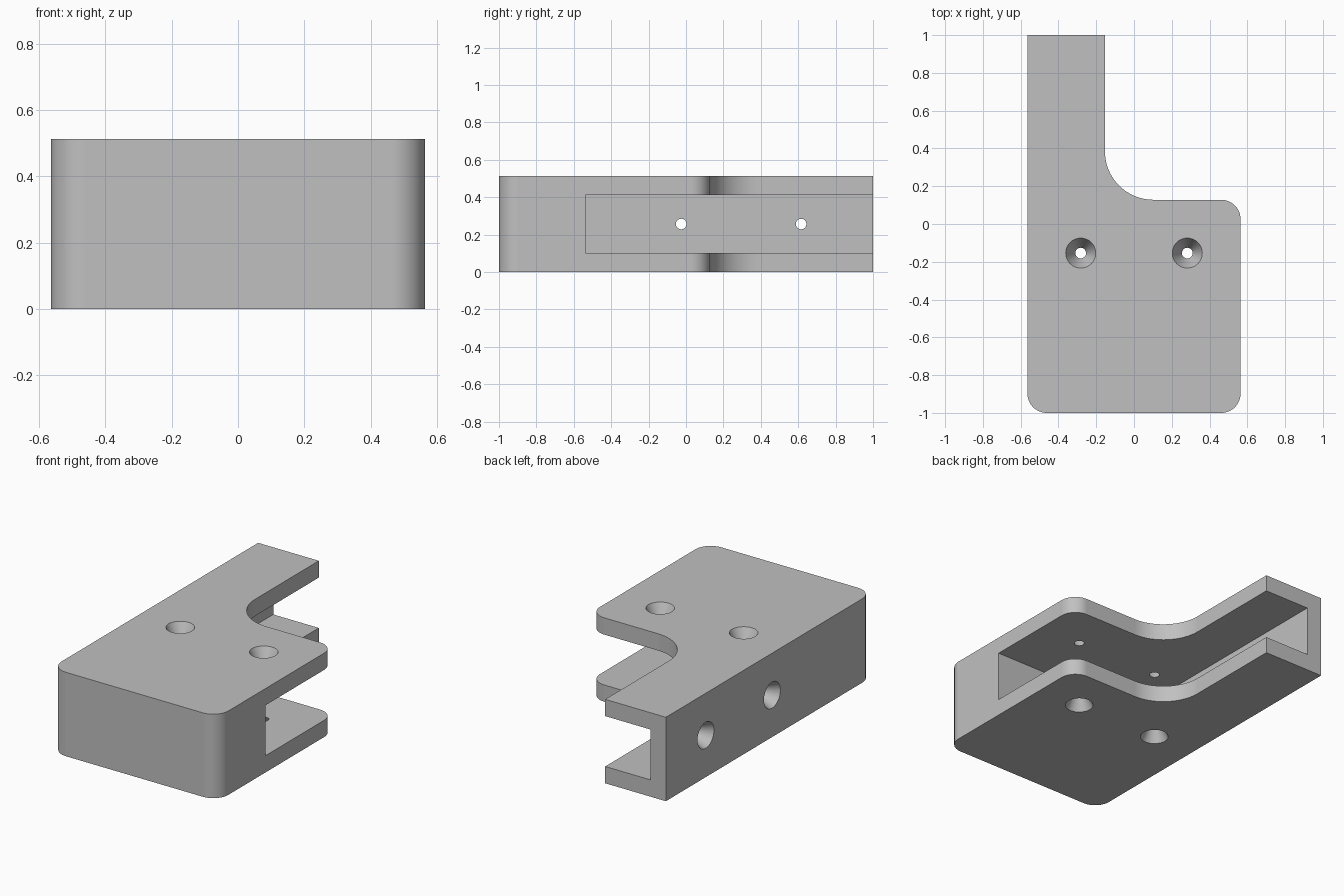
import bpy
import bmesh
from math import sin, cos, radians
from mathutils import Vector, Matrix

if "Cube" in bpy.data.objects:
    bpy.data.objects.remove(bpy.data.objects["Cube"], do_unlink=True)

U = 2 / 39                      # design unit: the part is 39 units long
W, L, H, T = 11 * U, 1.0, 10 * U, 2 * U   # half width, half length, height, wall
ARM = -W + 8 * U                # inner side of the narrow arm
STEP = -L + 22 * U              # back edge of the wide plate

grey = bpy.data.materials.new("light grey")
grey.use_nodes = True
grey.diffuse_color = (0.53, 0.53, 0.53, 1)
grey.node_tree.nodes["Principled BSDF"].inputs["Base Color"].default_value = (0.53, 0.53, 0.53, 1)


def make_object(name, bm):
    mesh = bpy.data.meshes.new(name)
    bmesh.ops.recalc_face_normals(bm, faces=bm.faces)
    bm.to_mesh(mesh)
    bm.free()
    mesh.materials.append(grey)
    ob = bpy.data.objects.new(name, mesh)
    bpy.context.collection.objects.link(ob)
    return ob


def arc(cx, cy, r, start, end, steps=20):
    angles = [radians(start + (end - start) * i / steps) for i in range(steps + 1)]
    return [(cx + r * cos(a), cy + r * sin(a)) for a in angles]


# L-shaped outline with rounded corners and a large inner fillet
R, F = 2 * U, 5 * U
outline = (arc(-W + R, -L + R, R, 180, 270) + arc(W - R, -L + R, R, 270, 360)
           + arc(W - R, STEP - R, R, 0, 90) + arc(ARM + F, STEP + F, F, 270, 180)
           + [(ARM, L), (-W, L)])
bm = bmesh.new()
base = bm.faces.new([bm.verts.new((x, y, 0)) for x, y in outline])
top = bmesh.ops.extrude_face_region(bm, geom=[base])["geom"]
bmesh.ops.translate(bm, vec=(0, 0, H), verts=[v for v in top if isinstance(v, bmesh.types.BMVert)])
bracket = make_object("bracket", bm)

# Slot, open to the back and to one side
lo = Vector((-W + T, -L + 9 * U, T))
hi = Vector((1, 1.2, H - T))
bm = bmesh.new()
bmesh.ops.create_cube(bm, size=1)
bmesh.ops.scale(bm, vec=hi - lo, verts=bm.verts)
bmesh.ops.translate(bm, vec=(lo + hi) / 2, verts=bm.verts)
cutters = [make_object("slot_cutter", bm)]


def countersink(name, point, inward):
    """Tapered hole through one wall, from its outer face inward."""
    outer, inner, extra = 1.55 * U, 0.55 * U, 0.01
    flare = (outer - inner) / T * extra
    d = Vector(inward)
    centre = Vector(point) + d * T / 2
    bm = bmesh.new()
    bmesh.ops.create_cone(bm, cap_ends=True, segments=48, radius1=outer + flare,
                          radius2=inner - flare, depth=T + 2 * extra,
                          matrix=Matrix.Translation(centre) @ d.to_track_quat('Z', 'Y').to_matrix().to_4x4())
    cutters.append(make_object(name, bm))


# Screw holes in the upper and lower plates
for x in (-5.5 * U, 5.5 * U):
    y = -L + 16.5 * U
    countersink("top_hole_cutter", (x, y, H), (0, 0, -1))
    countersink("bottom_hole_cutter", (x, y, 0), (0, 0, 1))
# Screw holes in the side wall
for y in (19 * U - L, 31.5 * U - L):
    countersink("side_hole_cutter", (-W, y, H / 2), (1, 0, 0))

# Cut everything, then discard the cutters
bpy.ops.object.select_all(action='DESELECT')
bracket.select_set(True)
bpy.context.view_layer.objects.active = bracket
for cutter in cutters:
    cutter.hide_render = True
    mod = bracket.modifiers.new("cut", 'BOOLEAN')
    mod.operation = 'DIFFERENCE'
    mod.solver = 'EXACT'
    mod.object = cutter
    bpy.ops.object.modifier_apply(modifier=mod.name)
    bpy.data.objects.remove(cutter, do_unlink=True)

bpy.ops.object.shade_smooth_by_angle(angle=radians(25))
weighted = bracket.modifiers.new("even_shading", 'WEIGHTED_NORMAL')
weighted.keep_sharp = True
